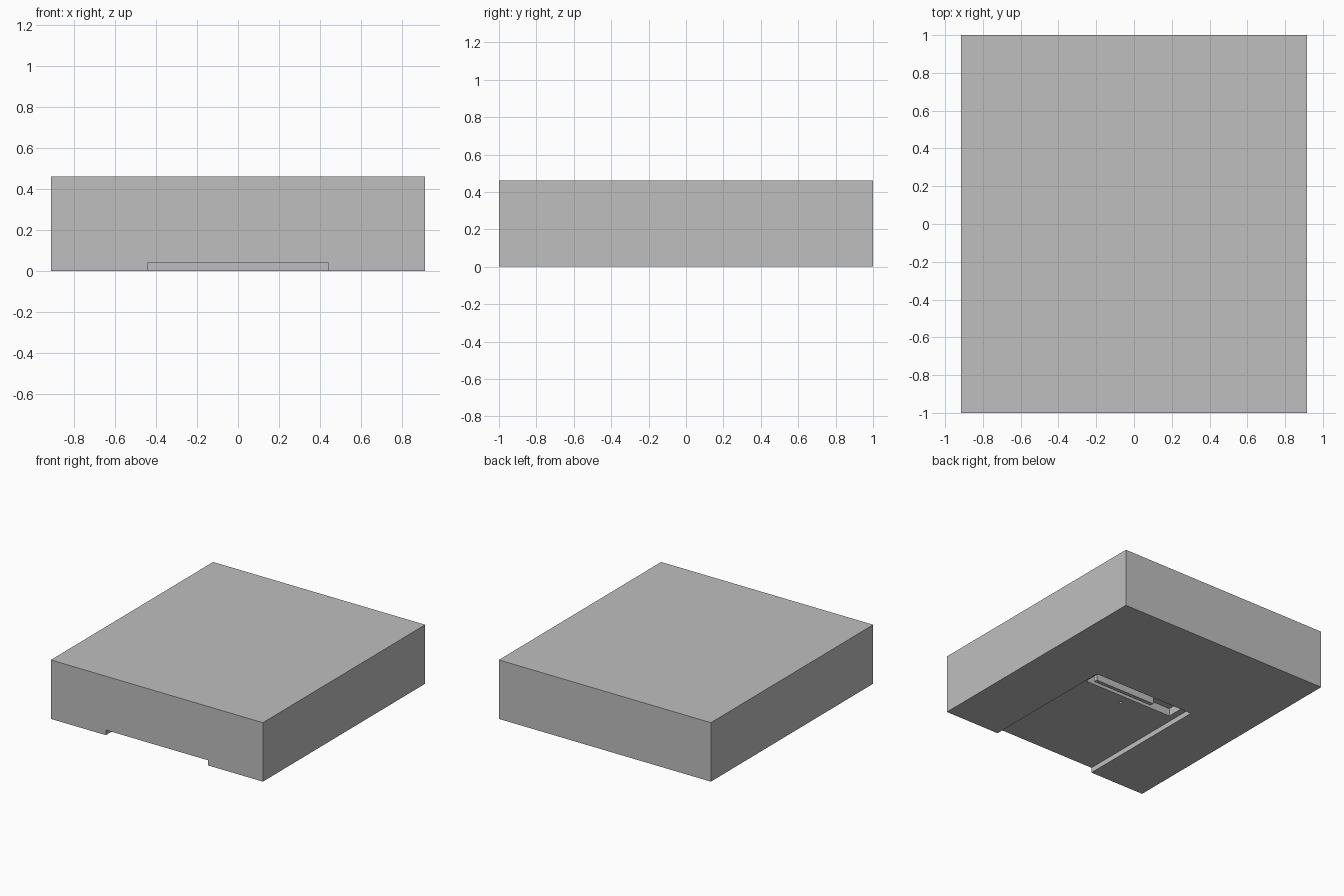
import bpy
import bmesh
from mathutils import Matrix, Vector

default = bpy.data.objects.get("Cube")
if default:
    bpy.data.objects.remove(default, do_unlink=True)

# Single grey finish
grey = bpy.data.materials.new("mid_grey")
grey.use_nodes = True
colour = (0.52, 0.52, 0.52, 1)
grey.diffuse_color = colour
grey.node_tree.nodes["Principled BSDF"].inputs["Base Color"].default_value = colour


def finish(name, bm):
    mesh = bpy.data.meshes.new(name)
    bm.to_mesh(mesh)
    bm.free()
    mesh.materials.append(grey)
    obj = bpy.data.objects.new(name, mesh)
    bpy.context.collection.objects.link(obj)
    return obj


def box(name, low, high):
    """Box between two opposite corners."""
    low, high = Vector(low), Vector(high)
    bm = bmesh.new()
    place = Matrix.Translation((low + high) / 2) @ Matrix.Diagonal((*(high - low), 1))
    bmesh.ops.create_cube(bm, size=1, matrix=place)
    return finish(name, bm)


def peg(name, centre, radius, depth):
    bm = bmesh.new()
    bmesh.ops.create_cone(bm, cap_ends=True, segments=16, radius1=radius,
                          radius2=radius, depth=depth,
                          matrix=Matrix.Translation(centre))
    return finish(name, bm)


def cut(target, cutter):
    cutter.hide_render = True
    mod = target.modifiers.new("cut", "BOOLEAN")
    mod.operation = "DIFFERENCE"
    mod.solver = "EXACT"
    mod.object = cutter
    bpy.context.view_layer.objects.active = target
    bpy.ops.object.modifier_apply(modifier=mod.name)
    bpy.data.objects.remove(cutter, do_unlink=True)


# Main slab
body = box("body", (-0.915, -1, 0), (0.915, 1, 0.46))

# Shallow channel under the slab, open at the front
cut(body, box("channel_cutter", (-0.44, -1.1, -0.1), (0.44, 0.11, 0.04)))

# Deeper pocket at the back end of the channel
cut(body, box("pocket_cutter", (-0.39, -0.07, 0.02), (0.39, 0.11, 0.10)))

# Small hole in the channel ceiling
cut(body, peg("hole_cutter", (0, -0.15, 0.05), 0.012, 0.06))

# Rib hanging in the pocket
box("pocket_rib", (-0.19, -0.04, 0.04), (0.34, -0.01, 0.11))
